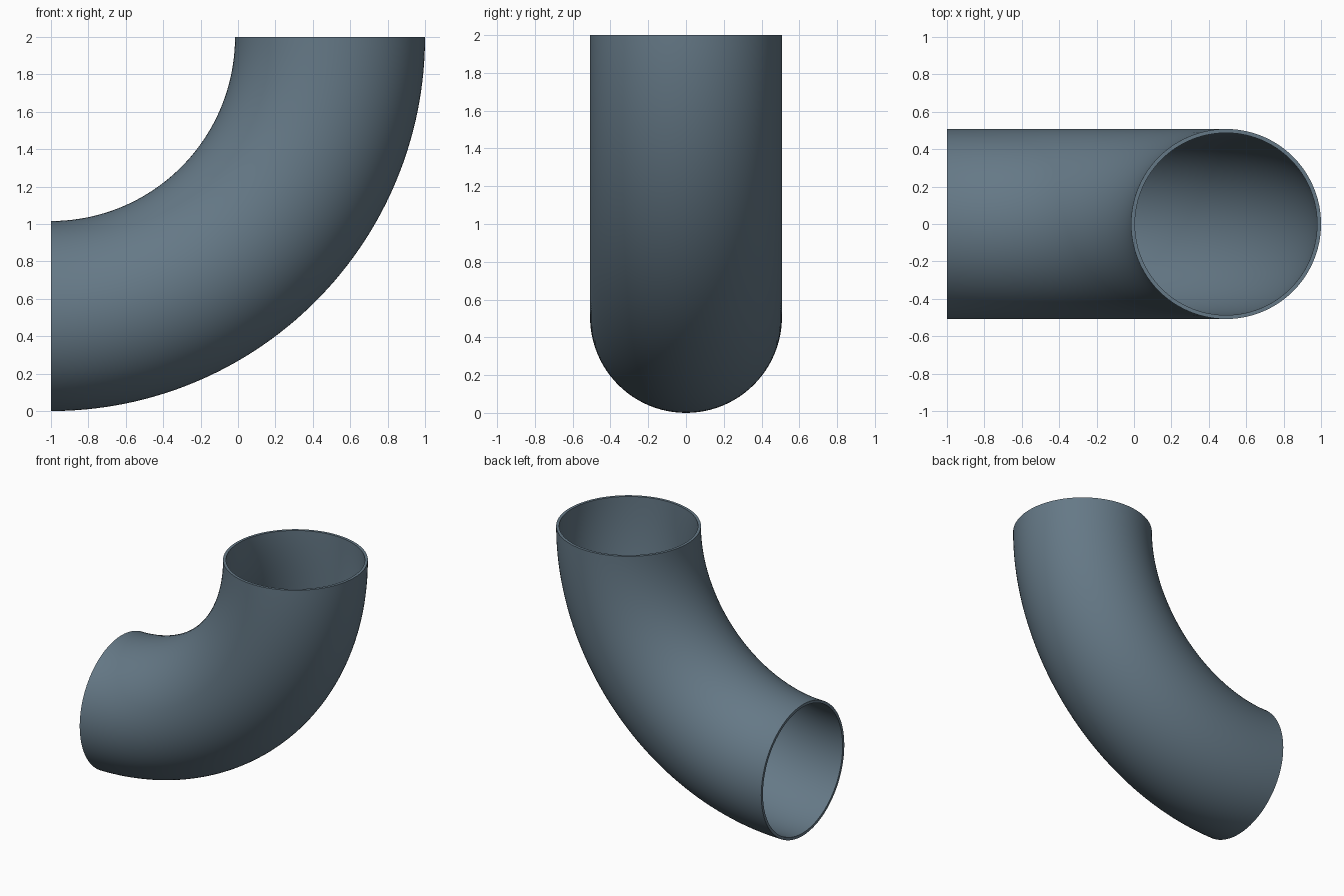
import bpy, bmesh
from math import pi, sin, cos, radians

if "Cube" in bpy.data.objects:
    bpy.data.objects.remove(bpy.data.objects["Cube"])

BEND, OUTER, WALL = 1.492, 0.508, 0.021   # bend radius, pipe radius, wall thickness
SIDES, STEPS = 96, 64

bm = bmesh.new()


def ring(radius, angle):
    """Circle of the pipe at an angle around the bend centre (-1, 0, 2)."""
    verts = []
    for i in range(SIDES):
        a = 2 * pi * i / SIDES
        d = BEND + radius * cos(a)
        verts.append(bm.verts.new((-1 + d * cos(angle), radius * sin(a), 2 - d * sin(angle))))
    return verts


def bridge(a, b):
    for i in range(SIDES):
        j = (i + 1) % SIDES
        bm.faces.new((a[i], a[j], b[j], b[i]))


# outer skin and bore
angles = [pi / 2 * k / STEPS for k in range(STEPS + 1)]
skin = [ring(OUTER, t) for t in angles]
bore = [ring(OUTER - WALL, t) for t in angles]
for rings in (skin, bore):
    for a, b in zip(rings, rings[1:]):
        bridge(a, b)

# flat rims at both open ends
bridge(skin[0], bore[0])
bridge(skin[-1], bore[-1])

bmesh.ops.recalc_face_normals(bm, faces=bm.faces)
mesh = bpy.data.meshes.new("pipe_elbow")
bm.to_mesh(mesh)
bm.free()
elbow = bpy.data.objects.new("pipe_elbow", mesh)
bpy.context.collection.objects.link(elbow)
bpy.context.view_layer.objects.active = elbow
elbow.select_set(True)
bpy.ops.object.shade_smooth_by_angle(angle=radians(30))

# slate blue-grey finish
mat = bpy.data.materials.new("slate_pipe")
mat.diffuse_color = (0.13, 0.19, 0.24, 1)
mat.use_nodes = True
mat.node_tree.nodes["Principled BSDF"].inputs["Base Color"].default_value = mat.diffuse_color
mesh.materials.append(mat)
